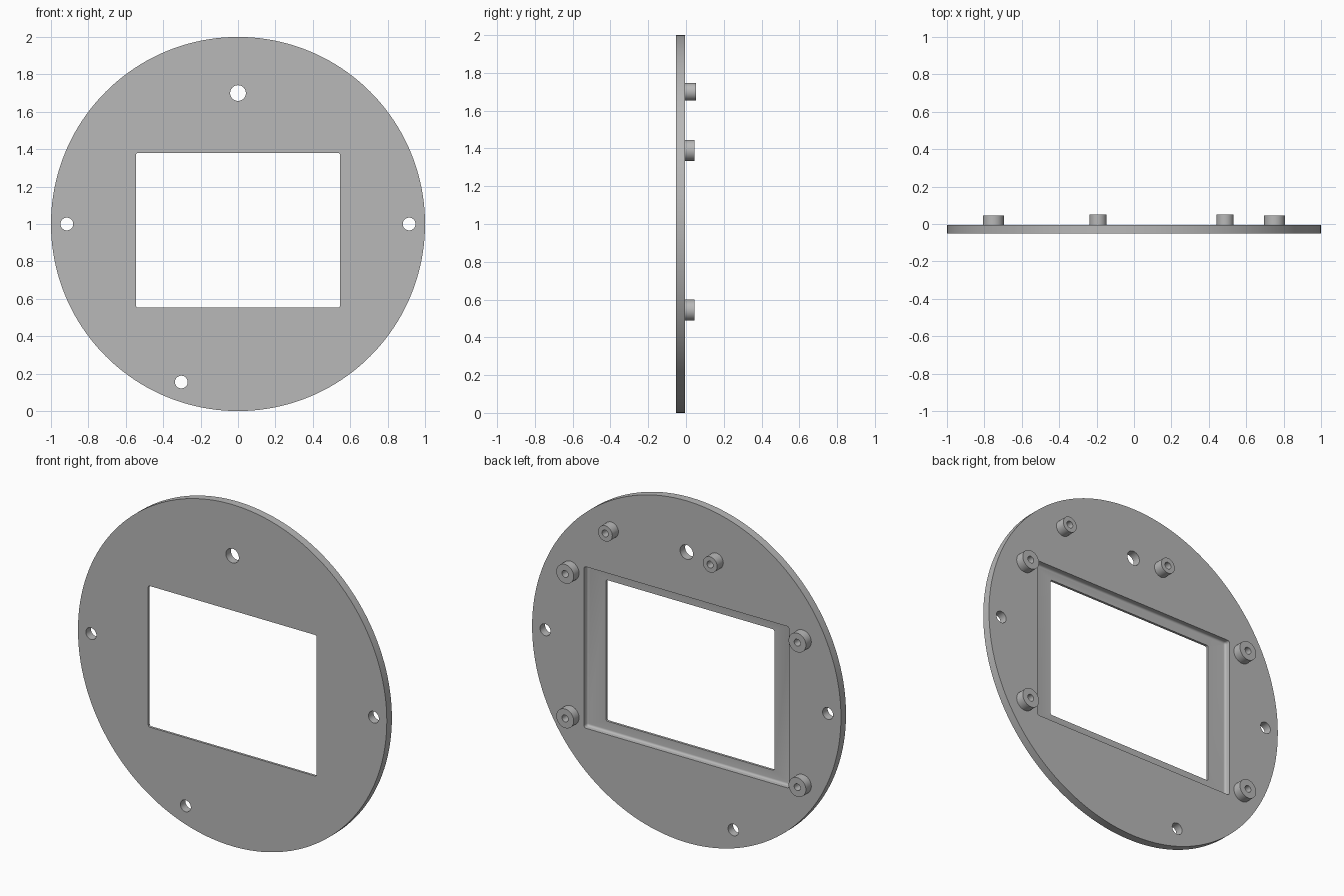
import bpy, bmesh, math
from mathutils import Matrix, Vector

cube = bpy.data.objects.get("Cube")
if cube:
    bpy.data.objects.remove(cube, do_unlink=True)

grey = bpy.data.materials.new("plain grey")
grey.use_nodes = True
grey.diffuse_color = (0.48, 0.48, 0.48, 1)
grey.node_tree.nodes["Principled BSDF"].inputs["Base Color"].default_value = (0.48, 0.48, 0.48, 1)

FRONT, BACK = -0.052, -0.005      # plate faces along y
FLOOR = BACK - 0.033              # recess floor
WINDOW_Z = 0.967


def finish(name, bm):
    bmesh.ops.recalc_face_normals(bm, faces=bm.faces)
    mesh = bpy.data.meshes.new(name)
    bm.to_mesh(mesh)
    bm.free()
    mesh.materials.append(grey)
    obj = bpy.data.objects.new(name, mesh)
    bpy.context.collection.objects.link(obj)
    return obj


def cylinder(name, x, z, radius, y0, y1, segments):
    bm = bmesh.new()
    place = Matrix.Translation((x, (y0 + y1) / 2, z)) @ Matrix.Rotation(math.pi / 2, 4, 'X')
    bmesh.ops.create_cone(bm, cap_ends=True, segments=segments, radius1=radius,
                          radius2=radius, depth=y1 - y0, matrix=place)
    return finish(name, bm)


def block(name, width, height, y0, y1, corner, floor_radius=0):
    """Box along y with rounded corners, optionally rounded at its front rim."""
    bm = bmesh.new()
    place = Matrix.Translation((0, (y0 + y1) / 2, WINDOW_Z)) @ Matrix.Diagonal((width, y1 - y0, height, 1))
    bmesh.ops.create_cube(bm, size=1, matrix=place)
    corners = [e for e in bm.edges if abs(e.verts[0].co.y - e.verts[1].co.y) > 0.001]
    bmesh.ops.bevel(bm, geom=corners, offset=corner, segments=4, profile=0.5, affect='EDGES')
    if floor_radius:
        rim = [e for e in bm.edges if all(abs(v.co.y - y0) < 0.0001 for v in e.verts)]
        bmesh.ops.bevel(bm, geom=rim, offset=floor_radius, segments=4, profile=0.5, affect='EDGES')
    return finish(name, bm)


def smooth(obj):
    bpy.ops.object.select_all(action='DESELECT')
    obj.select_set(True)
    bpy.context.view_layer.objects.active = obj
    bpy.ops.object.shade_smooth_by_angle(angle=math.radians(30))


def standoff(name, x, z, outer, bore, top):
    """Round post with a blind bore, spun around the y axis."""
    profile = [(outer, BACK - 0.004), (outer, top), (bore, top), (bore, BACK + 0.004), (0, BACK + 0.004)]
    bm = bmesh.new()
    verts = [bm.verts.new((x + r, y, z)) for r, y in profile]
    edges = [bm.edges.new(pair) for pair in zip(verts, verts[1:])]
    bmesh.ops.spin(bm, geom=verts + edges, cent=Vector((x, 0, z)), axis=(0, 1, 0),
                   angle=math.tau, steps=40, use_merge=False)
    bmesh.ops.remove_doubles(bm, verts=bm.verts, dist=0.0001)
    smooth(finish(name, bm))


# Round plate
plate = cylinder("round_plate", 0, 1, 1, FRONT, BACK, 160)

# Window, stepped recess behind it and the through holes
cutters = [
    block("window_cutter", 1.09, 0.826, -0.2, 0.2, 0.01),
    block("recess_cutter", 1.33, 0.945, FLOOR, 0.2, 0.014, 0.012),
]
for x, z, radius in [(0, 1.7, 0.042), (-0.915, 1, 0.034), (0.915, 1, 0.034), (-0.303, 0.155, 0.034)]:
    cutters.append(cylinder("hole_cutter", x, z, radius, -0.2, 0.2, 40))

bpy.context.view_layer.objects.active = plate
for cutter in cutters:
    cutter.hide_render = True
    mod = plate.modifiers.new("cut", 'BOOLEAN')
    mod.operation = 'DIFFERENCE'
    mod.solver = 'EXACT'
    mod.object = cutter
    bpy.ops.object.modifier_apply(modifier=mod.name)
    bpy.data.objects.remove(cutter, do_unlink=True)
smooth(plate)

# Four large standoffs around the window
for side, sx in (("left", 1), ("right", -1)):
    for level, sz in (("upper", 1), ("lower", -1)):
        standoff(f"{level}_{side}_standoff", sx * 0.752, WINDOW_Z + sz * 0.423, 0.056, 0.02, 0.045)

# Two small standoffs near the top
for name, x in (("top_left_standoff", 0.487), ("top_right_standoff", -0.192)):
    standoff(name, x, 1.7, 0.046, 0.02, 0.052)
